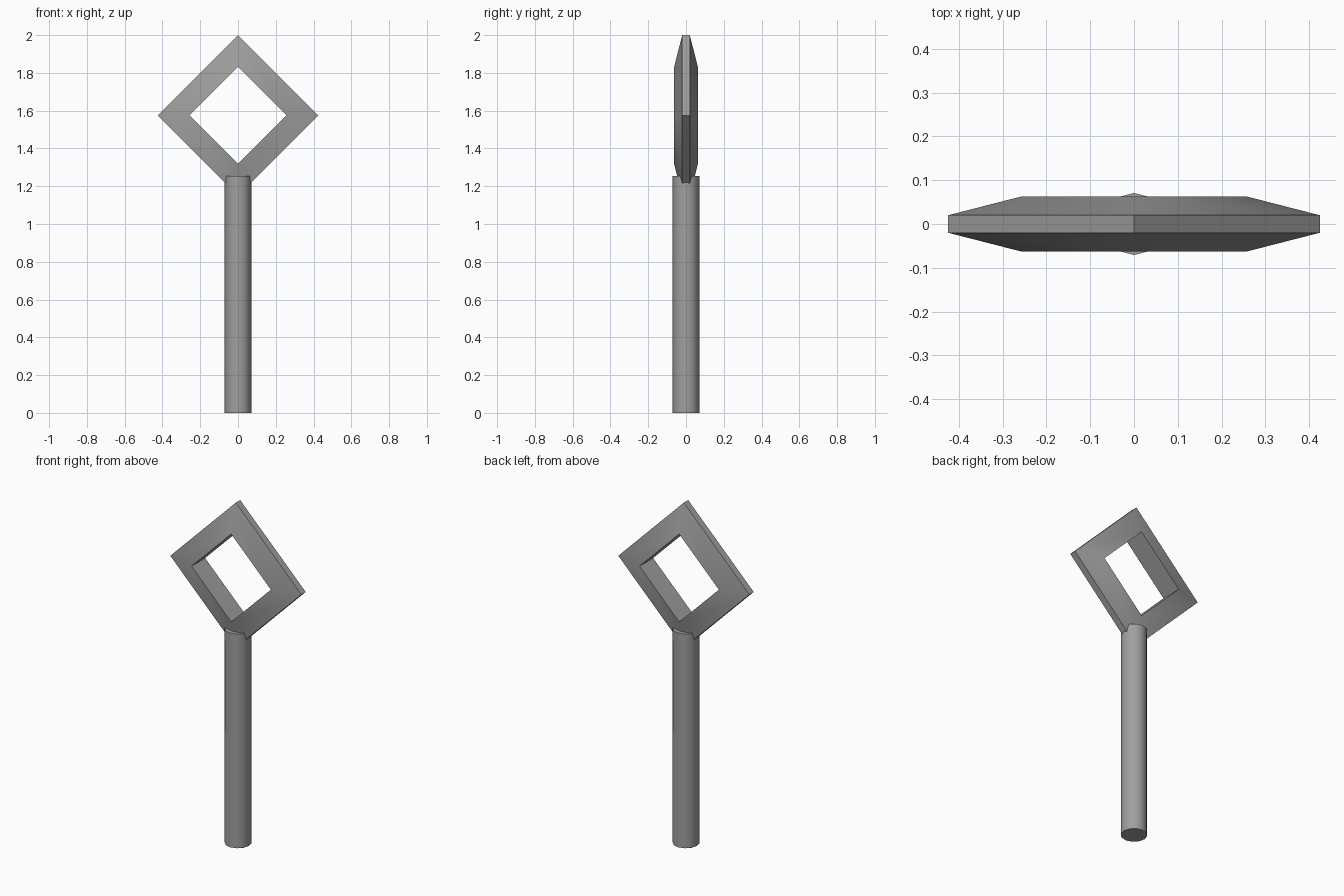
import bpy
import bmesh
import math

cube = bpy.data.objects.get("Cube")
if cube:
    bpy.data.objects.remove(cube, do_unlink=True)

GREY = (0.35, 0.35, 0.35, 1.0)
metal = bpy.data.materials.new("plain grey")
metal.use_nodes = True
metal.diffuse_color = GREY
metal.node_tree.nodes["Principled BSDF"].inputs["Base Color"].default_value = GREY


def finish(obj):
    obj.data.materials.append(metal)
    bpy.ops.object.select_all(action='DESELECT')
    obj.select_set(True)
    bpy.context.view_layer.objects.active = obj
    bpy.ops.object.shade_smooth_by_angle(angle=math.radians(40))


# Round shaft
HEIGHT = 1.255
bpy.ops.mesh.primitive_cylinder_add(vertices=12, radius=0.071, depth=HEIGHT,
                                    location=(0, 0, HEIGHT / 2))
shaft = bpy.context.object
shaft.name = "shaft"
finish(shaft)

# Diamond ring: a tapered (radius, y) section swept through four corners
section = [(0.425, -0.02), (0.425, 0.02), (0.257, 0.063), (0.257, -0.063)]
bm = bmesh.new()
loops = []
for corner in range(4):
    a = corner * math.pi / 2
    loops.append([bm.verts.new((r * math.cos(a), y, r * math.sin(a)))
                  for r, y in section])
for i in range(4):
    here, after = loops[i], loops[(i + 1) % 4]
    for j in range(4):
        k = (j + 1) % 4
        bm.faces.new((here[j], here[k], after[k], after[j]))
bmesh.ops.recalc_face_normals(bm, faces=bm.faces)
mesh = bpy.data.meshes.new("diamond_ring")
bm.to_mesh(mesh)
bm.free()
ring = bpy.data.objects.new("diamond_ring", mesh)
ring.location.z = 1.575
bpy.context.collection.objects.link(ring)
finish(ring)
